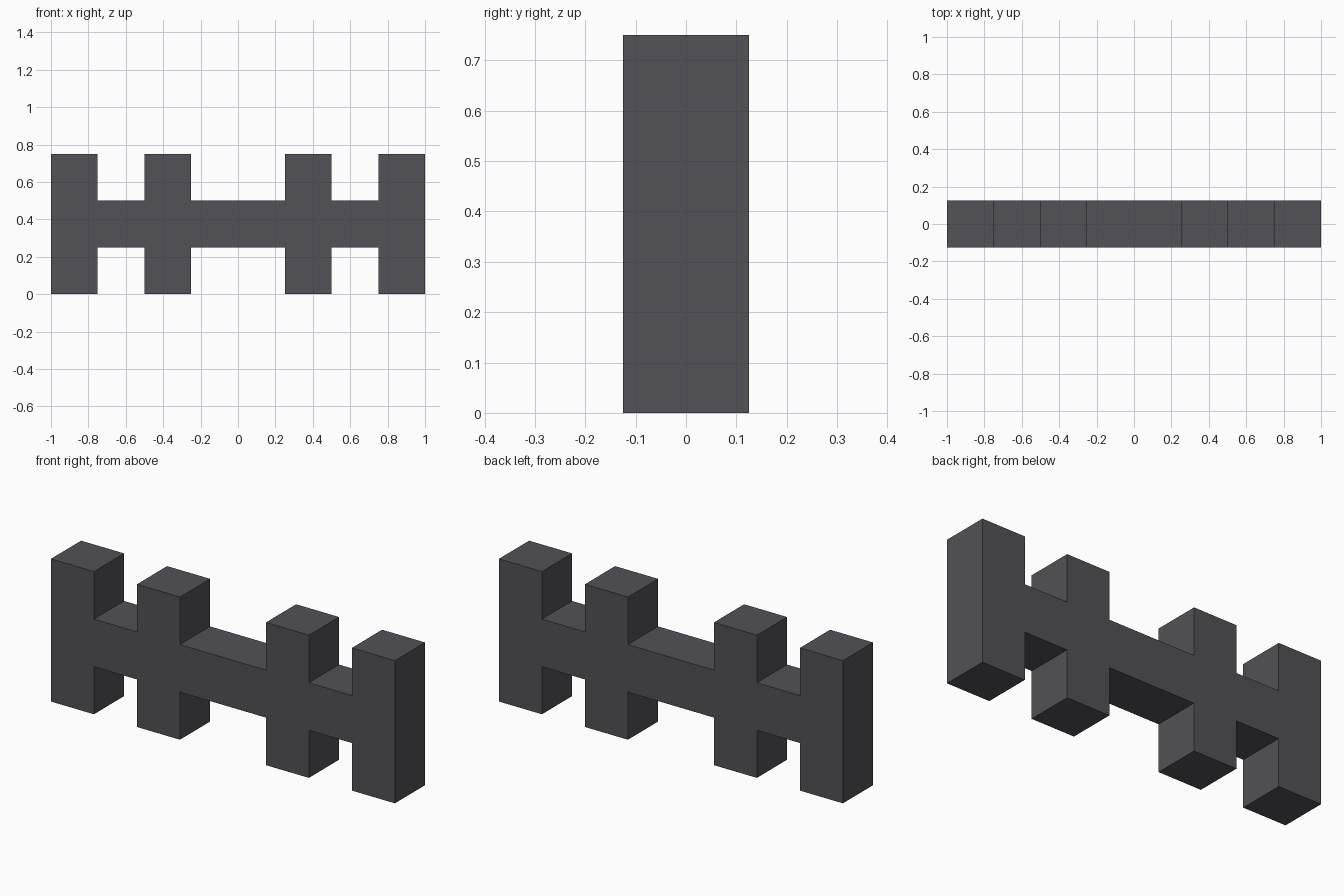
import bpy
import bmesh

if "Cube" in bpy.data.objects:
    bpy.data.objects.remove(bpy.data.objects["Cube"])

U = 0.25          # module: every part is a multiple of this
DEPTH = U

# One flat dark grey
grey = bpy.data.materials.new("dark_grey")
grey.diffuse_color = (0.085, 0.083, 0.092, 1.0)
grey.use_nodes = True
grey.node_tree.nodes["Principled BSDF"].inputs["Base Color"].default_value = grey.diffuse_color

# Top edge of the right half (x, z), from the middle outwards:
# low rail, inner post, low rail, end post
right_top = [(1, 2), (1, 3), (2, 3), (2, 2), (3, 2), (3, 3), (4, 3)]

# Mirror left-right, then top-bottom about the rail's centre line
top = [(-x, z) for x, z in reversed(right_top)] + right_top
bottom = [(x, 3 - z) for x, z in reversed(top)]
outline = top + bottom

# Extrude the outline through the depth as one solid
bm = bmesh.new()
front = bm.faces.new([bm.verts.new((x * U, -DEPTH / 2, z * U)) for x, z in outline])
ext = bmesh.ops.extrude_face_region(bm, geom=[front], use_keep_orig=True)
moved = [g for g in ext["geom"] if isinstance(g, bmesh.types.BMVert)]
bmesh.ops.translate(bm, verts=moved, vec=(0, DEPTH, 0))
bmesh.ops.recalc_face_normals(bm, faces=bm.faces[:])

mesh = bpy.data.meshes.new("post_and_rail_bar")
bm.to_mesh(mesh)
bm.free()
mesh.materials.append(grey)
bar = bpy.data.objects.new("post_and_rail_bar", mesh)
bpy.context.collection.objects.link(bar)
